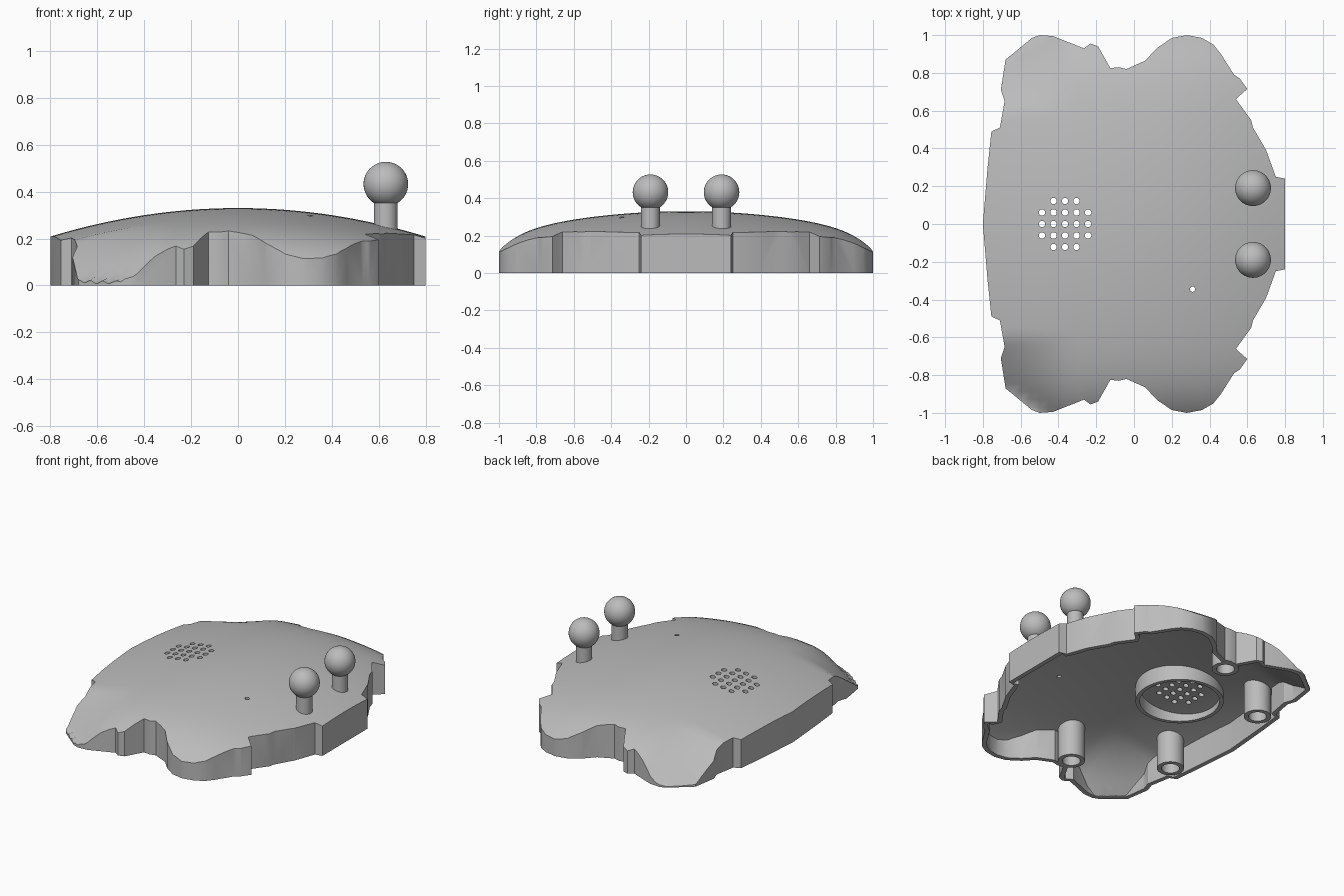
import bpy
import bmesh
from math import cos, sin, tau
from mathutils import Vector

cube = bpy.data.objects.get("Cube")
if cube:
    bpy.data.objects.remove(cube, do_unlink=True)

grey = bpy.data.materials.new("plain grey")
grey.use_nodes = True
colour = (0.5, 0.5, 0.5, 1)
grey.diffuse_color = colour
grey.node_tree.nodes["Principled BSDF"].inputs["Base Color"].default_value = colour

WALL = 0.03
SPEAKER_X = -0.365

# Half of the rim outline, from the right edge round the back to the left edge
HALF = [(0.8, 0.24), (0.75, 0.25), (0.74, 0.28), (0.7, 0.39), (0.63, 0.51),
        (0.62, 0.55), (0.54, 0.66), (0.56, 0.68), (0.6, 0.715), (0.56, 0.77),
        (0.53, 0.79), (0.46, 0.9), (0.42, 0.95), (0.36, 0.985), (0.28, 1),
        (0.2, 0.985), (0.12, 0.93), (0.06, 0.865), (-0.04, 0.82), (-0.08, 0.83),
        (-0.125, 0.825), (-0.19, 0.94), (-0.23, 0.955), (-0.265, 0.93),
        (-0.43, 0.995), (-0.5, 1), (-0.54, 0.985), (-0.68, 0.87), (-0.705, 0.71),
        (-0.685, 0.65), (-0.71, 0.51), (-0.755, 0.49), (-0.775, 0.3)]
OUTLINE = HALF + [(-0.8, 0)] + [(x, -y) for x, y in reversed(HALF)]


def dome(x, y):
    """Height of the domed top, falling away at the two left corners."""
    corner = 1.2 * max(0, -x - 0.33) * max(0, abs(y) - 0.6)
    return max(0.008, 0.33 - 0.19 * x**2 - 0.12 * y**2 - 0.08 * y**8 - corner)


def finish(bm, name, smooth=True):
    bmesh.ops.recalc_face_normals(bm, faces=bm.faces)
    mesh = bpy.data.meshes.new(name)
    bm.to_mesh(mesh)
    bm.free()
    mesh.materials.append(grey)
    obj = bpy.data.objects.new(name, mesh)
    bpy.context.collection.objects.link(obj)
    if smooth:
        shade(obj)
    return obj


def shade(obj):
    bpy.ops.object.select_all(action="DESELECT")
    obj.select_set(True)
    bpy.context.view_layer.objects.active = obj
    bpy.ops.object.shade_smooth_by_angle(angle=0.5)


def boolean(obj, cutter, operation):
    mod = obj.modifiers.new(operation, "BOOLEAN")
    mod.operation = operation
    mod.solver = "EXACT"
    mod.object = cutter
    bpy.context.view_layer.objects.active = obj
    bpy.ops.object.modifier_apply(modifier=mod.name)
    bpy.data.objects.remove(cutter, do_unlink=True)


def inset(points, distance):
    result = []
    for i, p in enumerate(points):
        before, after = Vector(points[i - 1]), Vector(points[(i + 1) % len(points)])
        along = (after - before).normalized()
        result.append((p[0] - along.y * distance, p[1] + along.x * distance))
    return result


def domed_prism(name, points, bottom, drop):
    """Prism over an outline, trimmed by a lowered copy of the dome."""
    bm = bmesh.new()
    face = bm.faces.new([bm.verts.new((x, y, bottom)) for x, y in points])
    extruded = bmesh.ops.extrude_face_region(bm, geom=[face])["geom"]
    for v in extruded:
        if isinstance(v, bmesh.types.BMVert):
            v.co.z = 0.6
    prism = finish(bm, name, False)

    bm = bmesh.new()
    bmesh.ops.create_grid(bm, x_segments=44, y_segments=52, size=1.1)
    for v in bm.verts:
        v.co.z = dome(v.co.x, v.co.y) - drop
    extruded = bmesh.ops.extrude_face_region(bm, geom=bm.faces[:])["geom"]
    for v in extruded:
        if isinstance(v, bmesh.types.BMVert):
            v.co.z = -0.5
    boolean(prism, finish(bm, "dome_trim", False), "INTERSECT")
    return prism


def tube(name, x, y, outer, inner, bottom, sides=40):
    """Hollow boss hanging from the underside of the dome."""
    bm = bmesh.new()
    rings = []
    for radius, top in ((outer, False), (outer, True), (inner, True), (inner, False)):
        ring = []
        for i in range(sides):
            px = x + radius * cos(tau * i / sides)
            py = y + radius * sin(tau * i / sides)
            pz = dome(px, py) - WALL / 2 if top else bottom
            ring.append(bm.verts.new((px, py, pz)))
        rings.append(ring)
    for k in range(4):
        a, b = rings[k], rings[(k + 1) % 4]
        for i in range(sides):
            j = (i + 1) % sides
            bm.faces.new((a[i], a[j], b[j], b[i]))
    return finish(bm, name)


def add_cylinder(bm, x, y, radius, bottom, top, sides):
    made = bmesh.ops.create_cone(bm, cap_ends=True, segments=sides, radius1=radius,
                                 radius2=radius, depth=top - bottom)["verts"]
    bmesh.ops.translate(bm, verts=made, vec=(x, y, (top + bottom) / 2))


# Hollow shell
shell = domed_prism("domed_shell", OUTLINE, 0, 0)
boolean(shell, domed_prism("cavity", inset(OUTLINE, WALL), -0.2, WALL), "DIFFERENCE")

# Speaker holes and the small indicator hole
bm = bmesh.new()
for i in range(-2, 3):
    for j in range(-2, 3):
        if abs(i) + abs(j) < 4:
            add_cylinder(bm, SPEAKER_X + i * 0.061, j * 0.061, 0.017, 0.1, 0.6, 16)
add_cylinder(bm, 0.31, -0.345, 0.014, 0.1, 0.6, 16)
boolean(shell, finish(bm, "hole_cutter", False), "DIFFERENCE")
shade(shell)

# Speaker ring and screw posts under the dome
tube("speaker_ring", SPEAKER_X, 0, 0.27, 0.245, 0.19, 64)
for side, label in ((1, "back"), (-1, "front")):
    tube(label + "_middle_post", -0.115, side * 0.735, 0.083, 0.055, 0)
    tube(label + "_left_post", -0.64, side * 0.415, 0.083, 0.055, 0)

    # Ball knob on a short stem
    bm = bmesh.new()
    add_cylinder(bm, 0.63, side * 0.19, 0.05, 0.22, 0.38, 40)
    finish(bm, label + "_knob_stem")
    bm = bmesh.new()
    ball = bmesh.ops.create_uvsphere(bm, u_segments=40, v_segments=24, radius=0.095)
    bmesh.ops.translate(bm, verts=ball["verts"], vec=(0.63, side * 0.19, 0.432))
    finish(bm, label + "_knob_ball")
